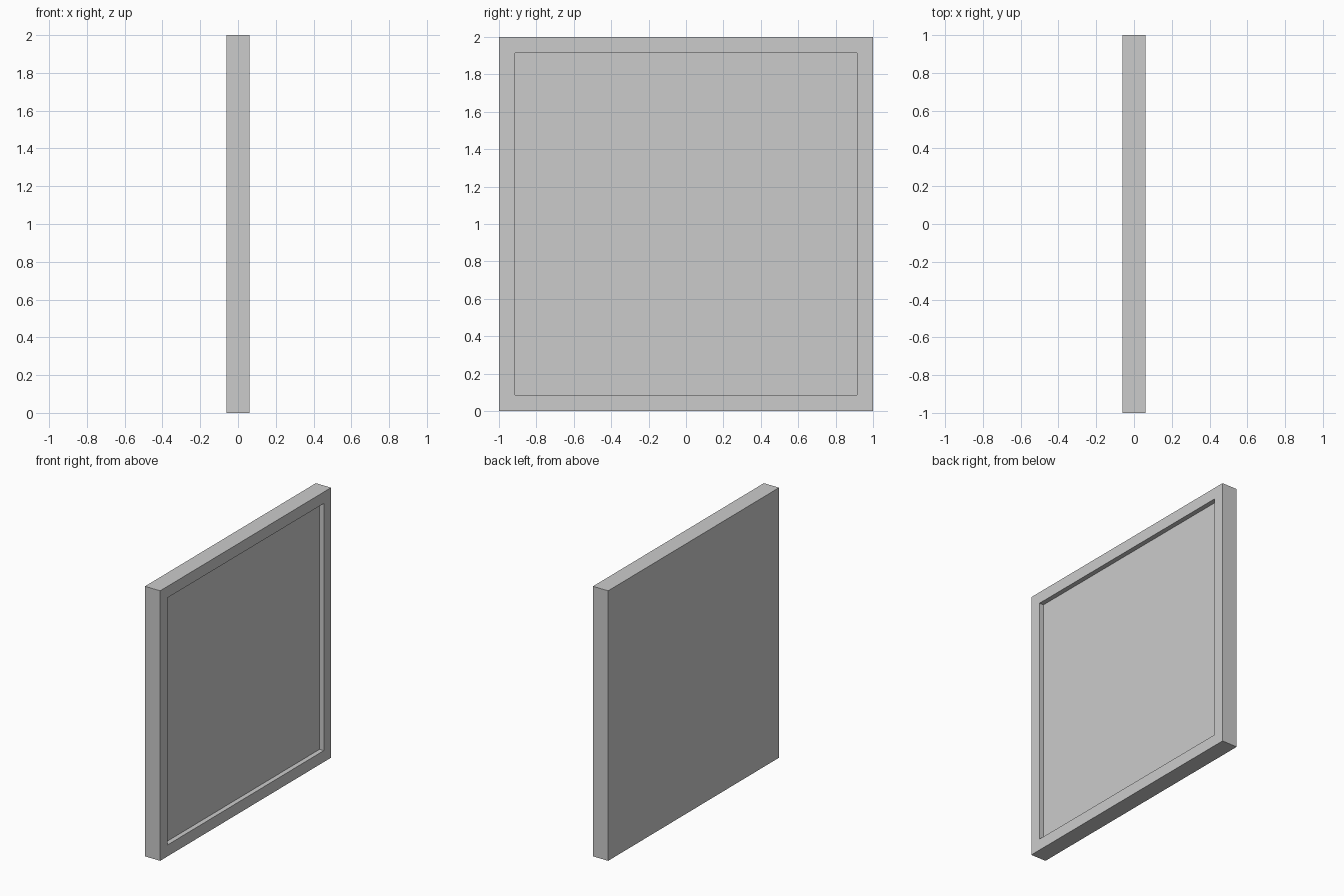
import bpy, bmesh

if "Cube" in bpy.data.objects:
    bpy.data.objects.remove(bpy.data.objects["Cube"])

T = 0.0622      # half thickness
BORDER = 0.12   # frame width
DEPTH = 0.035   # recess depth

# Square slab standing on the ground
bm = bmesh.new()
bmesh.ops.create_cube(bm, size=1)
for v in bm.verts:
    v.co = (v.co.x * 2 * T, v.co.y * 2, v.co.z * 2 + 1)
bm.normal_update()

# Recessed panel on the +x face
face = next(f for f in bm.faces if f.normal.x > 0.9)
bmesh.ops.inset_region(bm, faces=[face], thickness=BORDER)
panel = bmesh.ops.extrude_discrete_faces(bm, faces=[face])["faces"][0]
for v in panel.verts:
    v.co.x -= DEPTH
bmesh.ops.recalc_face_normals(bm, faces=bm.faces)

mesh = bpy.data.meshes.new("recessed_panel")
bm.to_mesh(mesh)
bm.free()
bpy.context.collection.objects.link(bpy.data.objects.new("recessed_panel", mesh))
